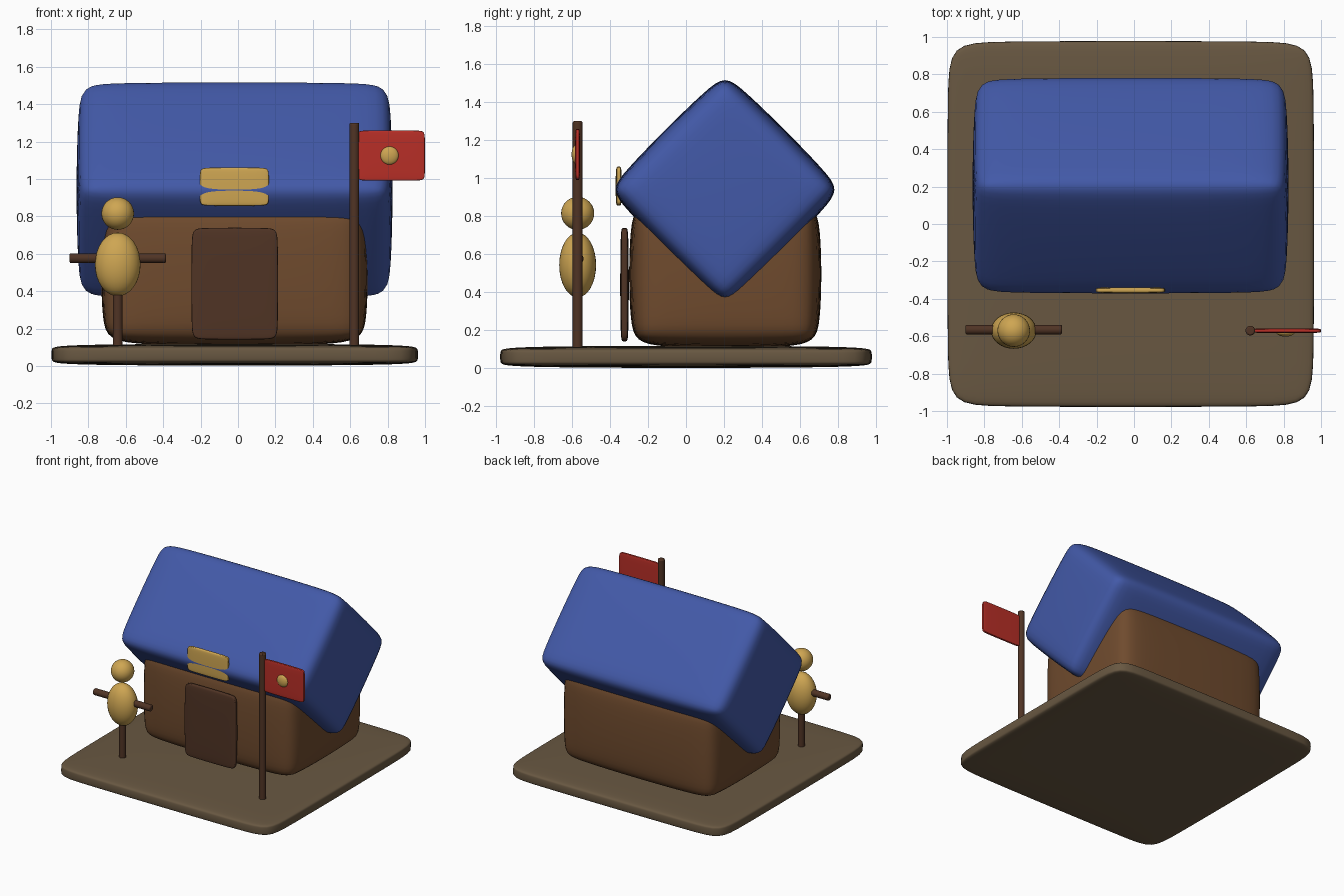
import bpy
import math

if "Cube" in bpy.data.objects:
    bpy.data.objects.remove(bpy.data.objects["Cube"])


def material(name, rgb):
    m = bpy.data.materials.new(name)
    m.diffuse_color = (*rgb, 1)
    m.use_nodes = True
    m.node_tree.nodes["Principled BSDF"].inputs["Base Color"].default_value = m.diffuse_color
    return m


BLUE = material("roof blue", (0.055, 0.10, 0.39))
BROWN = material("wall brown", (0.16, 0.07, 0.027))
DARK = material("dark wood", (0.08, 0.034, 0.018))
EARTH = material("earth", (0.14, 0.097, 0.054))
GOLD = material("straw gold", (0.62, 0.38, 0.085))
RED = material("flag red", (0.48, 0.028, 0.02))


def finish(obj, name, mat, bevel=0, segments=1, subdivide=0):
    obj.name = name
    obj.data.materials.append(mat)
    bpy.ops.object.transform_apply(location=False, rotation=False, scale=True)
    if bevel:
        b = obj.modifiers.new("bevel", 'BEVEL')
        b.width = bevel
        b.segments = segments
        b.limit_method = 'ANGLE'
    if subdivide:
        s = obj.modifiers.new("soften", 'SUBSURF')
        s.levels = s.render_levels = subdivide
    if subdivide or not bevel:
        bpy.ops.object.shade_smooth()
    else:
        bpy.ops.object.shade_smooth_by_angle(angle=math.radians(40))
    return obj


def box(name, mat, lo, hi, bevel, tilt=0, subdivide=3):
    centre = [(a + b) / 2 for a, b in zip(lo, hi)]
    bpy.ops.mesh.primitive_cube_add(size=1, location=centre, rotation=(tilt, 0, 0))
    obj = bpy.context.object
    obj.scale = [b - a for a, b in zip(lo, hi)]
    return finish(obj, name, mat, bevel, 1, subdivide)


def ball(name, mat, centre, radii):
    bpy.ops.mesh.primitive_uv_sphere_add(segments=32, ring_count=16, location=centre)
    obj = bpy.context.object
    obj.scale = radii
    return finish(obj, name, mat)


def rod(name, mat, centre, length, radius, turn=0):
    bpy.ops.mesh.primitive_cylinder_add(vertices=24, radius=radius, depth=length,
                                        location=centre, rotation=(0, turn, 0))
    return finish(bpy.context.object, name, mat, 0.008, 2)


# Ground slab and hut
box("ground_slab", EARTH, (-1.0, -0.98, 0.0), (0.965, 0.98, 0.12), 0.025)
box("walls", BROWN, (-0.737, -0.305, 0.10), (0.70, 0.718, 0.89), 0.075)

# Square roof block turned on its edge
RY, RZ, RH = 0.205, 0.94, 0.448
box("roof", BLUE, (-0.867, RY - RH, RZ - RH), (0.83, RY + RH, RZ + RH), 0.047,
    math.radians(45))

# Door and the plate that the roof edge cuts through
box("door", DARK, (-0.25, -0.347, 0.14), (0.215, -0.30, 0.74), 0.012)
box("sign_plate", GOLD, (-0.205, -0.371, 0.855), (0.166, -0.337, 1.062), 0.009)

# Flag
rod("flagpole", DARK, (0.622, -0.57, 0.70), 1.20, 0.026)
box("flag", RED, (0.635, -0.584, 0.99), (1.0, -0.557, 1.26), 0.006)
ball("flag_emblem", GOLD, (0.81, -0.58, 1.125), (0.049, 0.022, 0.049))

# Straw training dummy
DX, DY = -0.643, -0.57
rod("dummy_post", DARK, (DX, DY, 0.35), 0.50, 0.026)
rod("dummy_arms", DARK, (DX, DY + 0.005, 0.576), 0.516, 0.026, math.radians(90))
ball("dummy_body", GOLD, (DX, DY, 0.543), (0.122, 0.097, 0.17))
ball("dummy_head", GOLD, (DX, DY, 0.815), (0.087, 0.087, 0.087))
